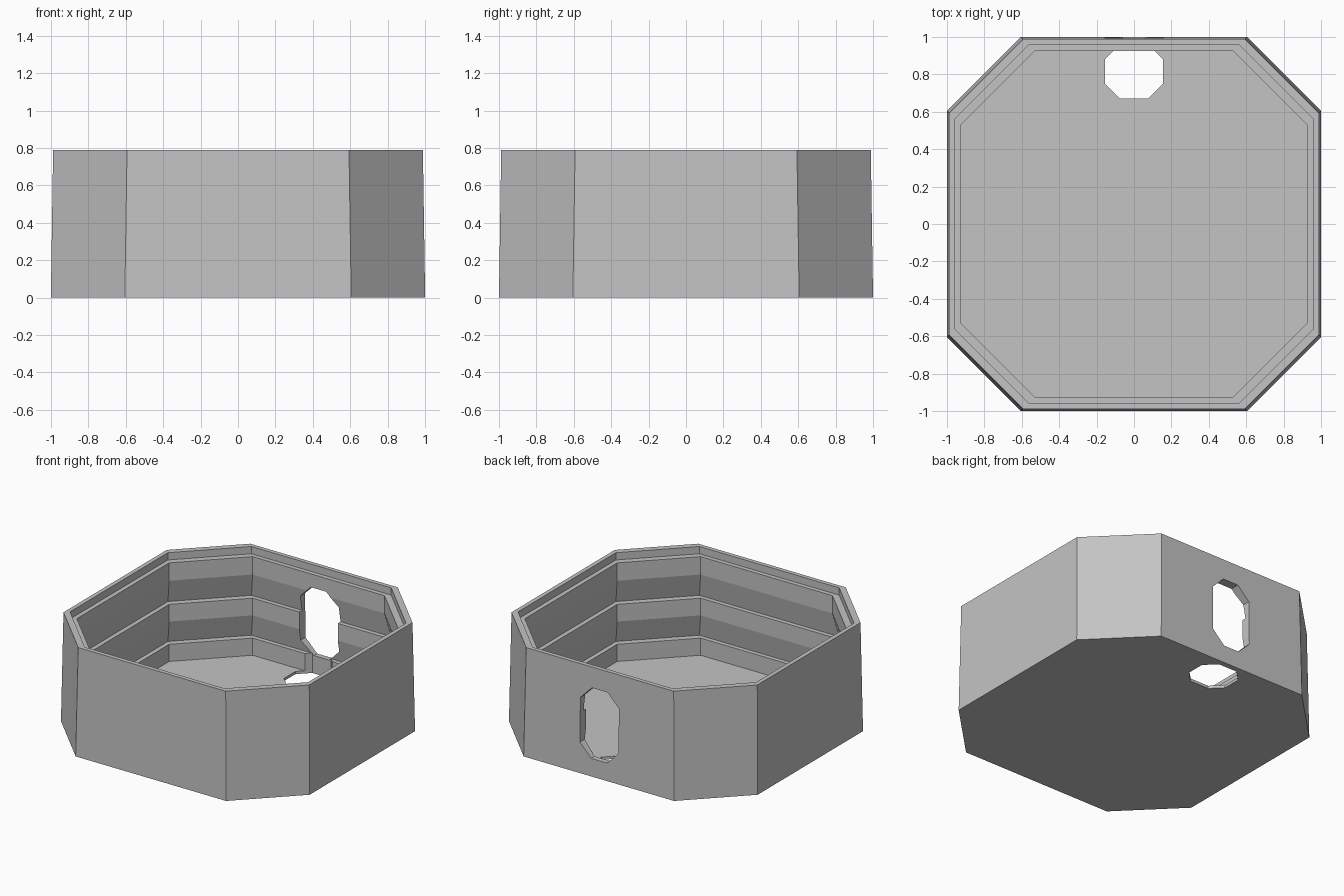
import bpy, bmesh

if "Cube" in bpy.data.objects:
    bpy.data.objects.remove(bpy.data.objects["Cube"])

CUT = 0.395  # corner cut of every octagonal ring


def ring(bm, r, z):
    c = r - CUT
    pts = [(c, -r), (r, -c), (r, c), (c, r), (-c, r), (-r, c), (-r, -c), (-c, -r)]
    return [bm.verts.new((x, y, z)) for x, y in pts]


def finish(bm, name, mat=None):
    bmesh.ops.recalc_face_normals(bm, faces=bm.faces)
    mesh = bpy.data.meshes.new(name)
    bm.to_mesh(mesh)
    bm.free()
    obj = bpy.data.objects.new(name, mesh)
    bpy.context.collection.objects.link(obj)
    if mat:
        mesh.materials.append(mat)
    return obj


def hole_cutter(name, half_w, lo, hi, chamfer, place, d0, d1):
    """Octagonal prism; place(u, v, d) maps outline and depth to space."""
    w, k = half_w, chamfer
    outline = [(-w + k, lo), (w - k, lo), (w, lo + k), (w, hi - k),
               (w - k, hi), (-w + k, hi), (-w, hi - k), (-w, lo + k)]
    bm = bmesh.new()
    a = [bm.verts.new(place(u, v, d0)) for u, v in outline]
    b = [bm.verts.new(place(u, v, d1)) for u, v in outline]
    bm.faces.new(a)
    bm.faces.new(b)
    for i in range(8):
        j = (i + 1) % 8
        bm.faces.new((a[i], a[j], b[j], b[i]))
    obj = finish(bm, name)
    obj.hide_render = True
    obj.hide_viewport = True
    return obj


grey = bpy.data.materials.new("light grey")
grey.diffuse_color = (0.55, 0.55, 0.55, 1)
grey.use_nodes = True
grey.node_tree.nodes["Principled BSDF"].inputs["Base Color"].default_value = grey.diffuse_color

# Tray wall: tapered outside, lid step at the rim, ribbed inside, flat floor
outer, recess, rib = 0.988, 0.957, 0.925
profile = [(1.0, 0.0), (outer, 0.79), (recess, 0.79), (recess, 0.737),
           (rib, 0.737), (rib, 0.607), (recess, 0.435),
           (rib, 0.435), (rib, 0.31), (recess, 0.145),
           (rib, 0.145), (rib, 0.02)]
bm = bmesh.new()
rings = [ring(bm, r, z) for r, z in profile]
for low, high in zip(rings, rings[1:]):
    for i in range(8):
        j = (i + 1) % 8
        bm.faces.new((low[i], low[j], high[j], high[i]))
bm.faces.new(rings[0])
bm.faces.new(rings[-1])
tray = finish(bm, "octagonal_tray", grey)

# Cable openings through the back wall and the floor
cutters = [
    hole_cutter("wall_opening_cutter", 0.155, 0.13, 0.64, 0.093,
                lambda u, v, d: (u, d, v), 0.85, 1.1),
    hole_cutter("floor_opening_cutter", 0.155, 0.67, 0.96, 0.08,
                lambda u, v, d: (u, v, d), -0.1, 0.16),
]
for cutter in cutters:
    mod = tray.modifiers.new(cutter.name, 'BOOLEAN')
    mod.operation = 'DIFFERENCE'
    mod.solver = 'EXACT'
    mod.object = cutter
